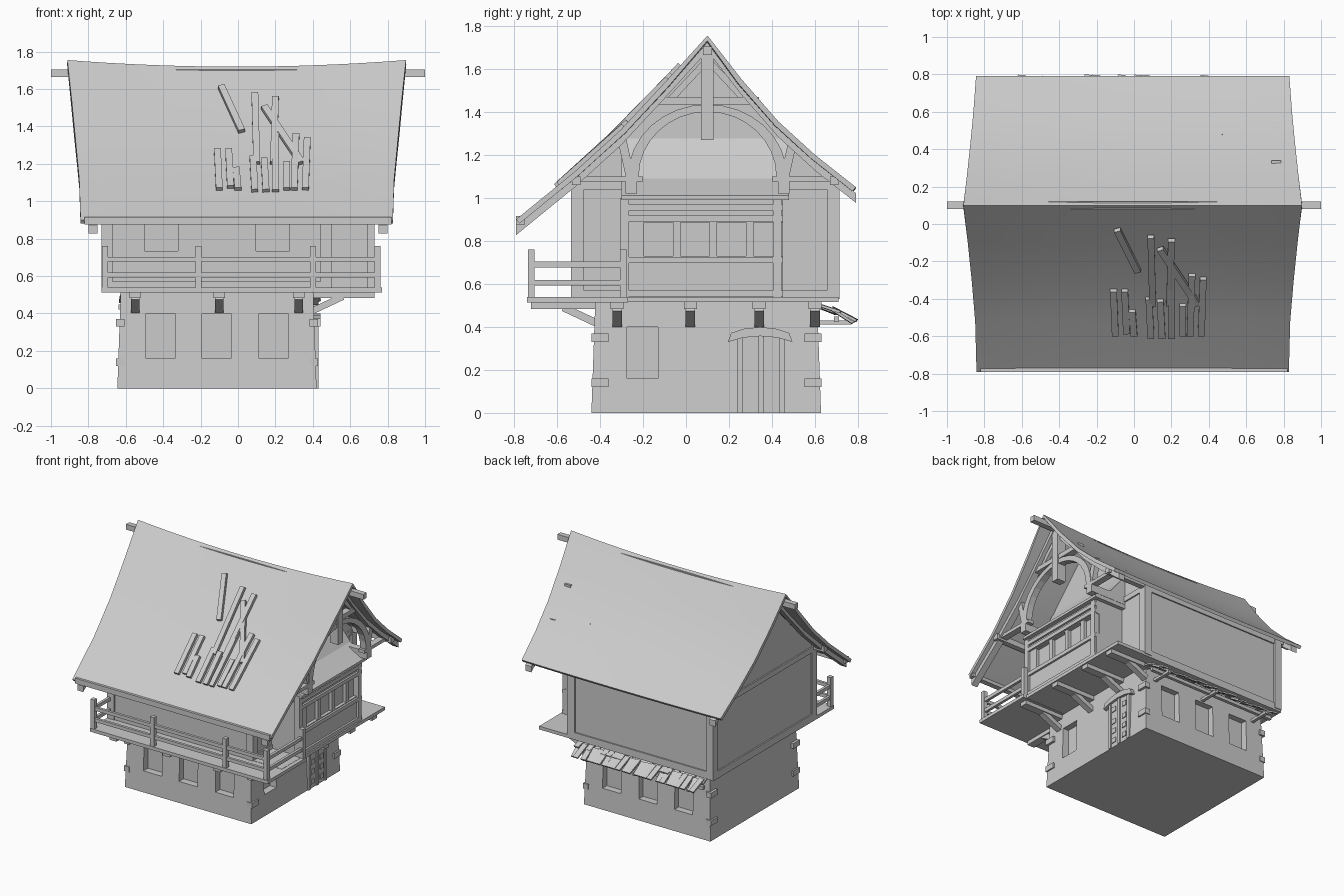
import bpy, bmesh, math, random
from mathutils import Matrix, Vector

random.seed(4)
old = bpy.data.objects.get("Cube")
if old:
    bpy.data.objects.remove(old, do_unlink=True)

GREY = (0.6, 0.6, 0.6, 1)
mat = bpy.data.materials.new("plain grey")
mat.use_nodes = True
mat.diffuse_color = GREY
mat.node_tree.nodes["Principled BSDF"].inputs["Base Color"].default_value = GREY


def finish(name, bm):
    bmesh.ops.recalc_face_normals(bm, faces=bm.faces)
    mesh = bpy.data.meshes.new(name)
    bm.to_mesh(mesh)
    bm.free()
    mesh.materials.append(mat)
    ob = bpy.data.objects.new(name, mesh)
    bpy.context.collection.objects.link(ob)
    return ob


def box(name, x0, x1, y0, y1, z0, z1, taper=0.0):
    bm = bmesh.new()
    bmesh.ops.create_cube(bm, size=1)
    for v in bm.verts:
        t = taper if v.co.z > 0 else 0
        v.co = ((x1 - t if v.co.x > 0 else x0 + t), (y1 - t if v.co.y > 0 else y0 + t),
                (z1 if v.co.z > 0 else z0))
    return finish(name, bm)


def beam(name, p, q, w, h, up=(0, 0, 1)):
    p, q = Vector(p), Vector(q)
    d = (q - p).normalized()
    side = d.cross(Vector(up)).normalized()
    rot = Matrix((side, side.cross(d), d)).transposed().to_4x4()
    bm = bmesh.new()
    bmesh.ops.create_cube(bm, size=1)
    bm.transform(Matrix.Translation((p + q) / 2) @ rot @ Matrix.Diagonal((w, h, (q - p).length, 1)))
    return finish(name, bm)


def prism(name, pts, a, b, axis="x"):
    # extrude a closed outline along x (points are y,z) or along y (points are x,z)
    place = (lambda s, p: (s, p[0], p[1])) if axis == "x" else (lambda s, p: (p[0], s, p[1]))
    bm = bmesh.new()
    ends = [[bm.verts.new(place(s, p)) for p in pts] for s in (a, b)]
    for e in ends:
        bm.faces.new(e)
    for i in range(len(pts)):
        j = (i + 1) % len(pts)
        bm.faces.new((ends[0][i], ends[0][j], ends[1][j], ends[1][i]))
    return finish(name, bm)


def cut(target, cutters):
    bpy.context.view_layer.objects.active = target
    for c in cutters:
        c.hide_render = True
        m = target.modifiers.new("cut", "BOOLEAN")
        m.operation, m.solver, m.object = "DIFFERENCE", "EXACT", c
        bpy.ops.object.modifier_apply(modifier=m.name)
        bpy.data.objects.remove(c, do_unlink=True)


# Roof: swept grid with flared slopes and a sagging ridge
RIDGE = 0.1
profile = [(-.79, .90), (-.52, 1.12), (-.3, 1.32), (-.1, 1.535), (RIDGE, 1.755),
           (.26, 1.55), (.43, 1.355), (.6, 1.2), (.79, 1.05)]


def roof_point(u, p):
    y, z = p
    half = .835 + .07 * max(0, 1 - abs(y - RIDGE) / .75) ** 1.3
    return (u * half - .007, y, z - .035 * (1 - u * u) * (z - .9) / .85)


bm = bmesh.new()
N = 16
rows = [[bm.verts.new(roof_point(2 * i / N - 1, p)) for i in range(N + 1)] for p in profile]
for r, s in zip(rows, rows[1:]):
    for i in range(N):
        bm.faces.new((r[i], r[i + 1], s[i + 1], s[i]))
roof = finish("roof", bm)
if roof.data.polygons[0].normal.z < 0:
    roof.data.flip_normals()
solid = roof.modifiers.new("thickness", "SOLIDIFY")
solid.thickness, solid.offset = .025, -1
bpy.context.view_layer.objects.active = roof
roof.select_set(True)
bpy.ops.object.modifier_apply(modifier=solid.name)
bpy.ops.object.shade_smooth_by_angle(angle=math.radians(35))

# Roof timbers: ridge beam, purlins and rafters on both gables
box("ridge_beam", -1, 1, .08, .12, 1.665, 1.705)
for y, z in ((-.77, .89), (-.51, 1.075), (.69, 1.075)):
    box("purlin", -.82, .82, y - .02, y + .02, z - .015, z + .025)
under = [(y, z - .028) for y, z in profile]
rafter = under + [(y, z - .045) for y, z in reversed(under)]
for x in (-.8, .75):
    prism("rafter", rafter, x, x + .05)

# Loose planks on the front slope: top x, top z, bottom x, bottom z
planks = [(-.09, 1.61, .02, 1.37), (.09, 1.57, .1, 1.2), (.2, 1.55, .19, 1.2), (.14, 1.5, .34, 1.2),
          (.37, 1.33, .36, 1.06), (-.11, 1.27, -.1, 1.06), (-.05, 1.27, -.04, 1.07),
          (-.01, 1.17, 0, 1.06), (.08, 1.23, .09, 1.05), (.14, 1.22, .15, 1.05),
          (.2, 1.38, .2, 1.05), (.26, 1.2, .26, 1.06), (.31, 1.35, .3, 1.06)]


def on_slope(x, z):
    for (y0, z0), (y1, z1) in zip(profile, profile[1:]):
        if z0 <= z <= z1:
            return (x, y0 + (z - z0) / (z1 - z0) * (y1 - y0), z + .005)


for x0, z0, x1, z1 in planks:
    beam("roof_plank", on_slope(x0, z0), on_slope(x1, z1), .036, .025, (0, -.72, .69))

# Ground floor: battered walls with recessed windows
ground = box("ground_walls", -.645, .42, -.44, .628, 0, .52, .018)
holes = []
for x in (-.415, -.115, .19):
    for y in (-.43, .62):
        holes.append(box("cutter", x - .077, x + .077, y - .05, y + .05, .16, .4))
holes.append(box("cutter", .36, .5, -.275, -.13, .16, .4))
cut(ground, holes)
for x, y in ((.405, -.4), (.405, .59), (-.63, -.4), (-.63, .59)):
    for z in (.12, .33):
        box("corner_stone", x - .022, x + .022, y - .04, y + .04, z, z + .04)

# Door with panels, arched lintel
box("door", .4, .422, .24, .455, 0, .36)
for y in (.25, .3475, .445):
    box("door_stile", .4, .43, y - .012, y + .012, 0, .36)
for y in (.29, .4):
    for z in (.05, .125, .2, .295):
        box("door_panel", .4, .428, y - .02, y + .02, z - .018, z + .018)
arc = [(-.15, .33), (-.08, .35), (0, .357), (.08, .35), (.15, .33)]
prism("door_lintel", [(.345 + y, z) for y, z in arc] + [(.345 + y * .9, z + .042) for y, z in reversed(arc)], .39, .44)

# Upper floor: gabled body with framing
body = prism("upper_walls", [(-.52, .53), (-.52, 1.07), (-.3, 1.27), (RIDGE, 1.69), (.43, 1.31), (.7, 1.07), (.7, .53)],
             -.72, .485)
cut(body, [box("cutter", x - .09, x + .09, -.56, -.49, .735, .97) for x in (-.41, .185)])
for x in (-.7, .47):
    for y in (-.505, .685):
        box("corner_post", x - .03, x + .03, y - .03, y + .03, .53, 1.07)
for z in (.55, 1.06):
    for y in (-.51, .69):
        box("wall_plate", -.72, .49, y - .02, y + .02, z - .02, z + .02)
    for x in (-.715, .48):
        box("end_plate", x - .015, x + .015, -.52, .7, z - .02, z + .02)

# Window bay with a flared little roof
bay = box("bay_walls", .45, .715, -.29, .45, .53, 1.0)
cut(bay, [box("cutter", .69, .75, y, y + .135, .73, .885) for y in (-.195, -.025, .145, .315)])
for y in (-.285, .425):
    box("bay_post", .69, .73, y - .02, y + .02, .53, 1.0)
for z in (.555, .71, .905, .955):
    box("bay_rail", .69, .73, -.29, .45, z - .014, z + .014)
prism("bay_roof", [(.47, 1.305), (.53, 1.19), (.61, 1.09), (.75, 1.01), (.75, .99), (.47, .99)], -.3, .48, "y")

# Open truss in front of the decorated gable
TX0, TX1 = .735, .785
span = [math.pi * i / 16 for i in range(17)]
prism("truss_arch", [(RIDGE + .37 * math.cos(a), 1.1 + .335 * math.sin(a)) for a in span]
      + [(RIDGE + .32 * math.cos(a), 1.1 + .3 * math.sin(a)) for a in reversed(span)], TX0, TX1)
box("truss_collar", TX0, TX1, -.15, .34, 1.435, 1.47)
box("king_post", TX0 - .01, TX1 + .01, .07, .127, 1.27, 1.68)
for y0, y1 in ((-.52, -.2), (.4, .71)):
    box("truss_foot", TX0, TX1, y0, y1, 1.075, 1.1)
for s in (-1, 1):
    y = RIDGE + s * .355
    box("truss_bracket", .48, TX1, y - .027, y + .027, 1.02, 1.08)
    beam("truss_strut", (.76, RIDGE + s * .36, 1.1), (.76, RIDGE + s * .4, 1.28), .04, .04, (1, 0, 0))
    beam("king_brace", (.76, RIDGE + s * .17, 1.46), (.76, RIDGE + s * .02, 1.62), .03, .03, (1, 0, 0))

# Floor slab, balcony deck and railings
box("floor_slab", -.73, .74, -.53, .71, .515, .54)
box("balcony_deck", -.73, .77, -.74, -.27, .513, .538)
for x, y in ((-.71, -.72), (-.21, -.72), (.22, -.72), (.4, -.72), (.745, -.72), (.745, -.29)):
    if x != .22:
        box("railing_post", x - .016, x + .016, y - .016, y + .016, .53, .76)
for z in (.605, .69):
    box("front_rail", -.71, .745, -.73, -.71, z - .013, z + .013)
    box("right_rail", .735, .755, -.72, -.29, z - .013, z + .013)
    box("left_rail", -.72, -.7, -.72, -.52, z - .013, z + .013)

# Joists with slanting braces under the overhangs
for x in (-.55, -.1, .325):
    box("front_joist", x - .03, x + .03, -.72, -.4, .484, .515)
    beam("front_brace", (x, -.41, .415), (x, -.57, .49), .045, .035)
for y in (-.32, .02, .34, .6):
    box("side_joist", .39, .73, y - .03, y + .03, .484, .515)
    beam("side_brace", (.4, y, .415), (.56, y, .49), .045, .035)

# Shingled awning over the rear windows
for y0, z0, y1, z1 in ((.61, .5, .71, .465), (.68, .485, .785, .425)):
    for i in range(24):
        x = -.61 + i * .0445
        j = random.uniform(-.012, .012)
        beam("awning_shingle", (x, y0, z0 + j / 2), (x + j, y1 + j, z1 + j / 2), .041, .012)
beam("awning_pole", (-.64, .7, .435), (.43, .7, .435), .025, .025)
for x in (-.55, -.1, .325):
    beam("awning_arm", (x, .6, .42), (x, .77, .42), .025, .02)
